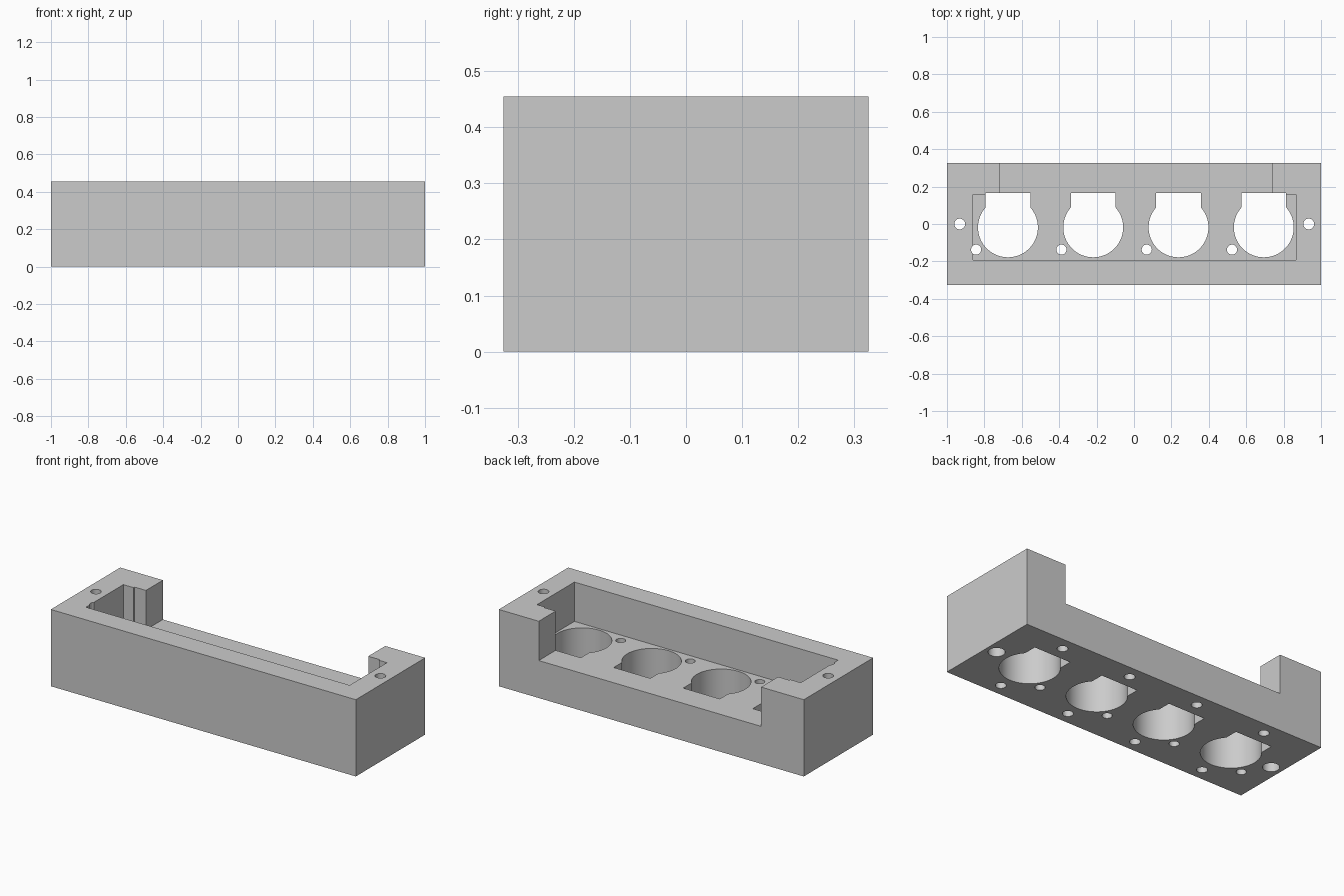
import bpy, bmesh, math

if "Cube" in bpy.data.objects:
    bpy.data.objects.remove(bpy.data.objects["Cube"], do_unlink=True)

grey = bpy.data.materials.new("plain grey")
grey.use_nodes = True
grey.diffuse_color = (0.6, 0.6, 0.6, 1)
grey.node_tree.nodes["Principled BSDF"].inputs["Base Color"].default_value = (0.6, 0.6, 0.6, 1)


def prism(name, outline, z0, z1):
    """Extrude a counter-clockwise outline from z0 to z1."""
    bm = bmesh.new()
    face = bm.faces.new([bm.verts.new((x, y, z0)) for x, y in outline])
    ext = bmesh.ops.extrude_face_region(bm, geom=[face])
    top = [v for v in ext["geom"] if isinstance(v, bmesh.types.BMVert)]
    bmesh.ops.translate(bm, verts=top, vec=(0, 0, z1 - z0))
    bmesh.ops.recalc_face_normals(bm, faces=bm.faces)
    mesh = bpy.data.meshes.new(name)
    bm.to_mesh(mesh)
    bm.free()
    mesh.materials.append(grey)
    obj = bpy.data.objects.new(name, mesh)
    bpy.context.collection.objects.link(obj)
    return obj


def arc(cx, cy, r, a0=0.0, a1=2 * math.pi, n=48, closed=True):
    steps = n if closed else n - 1
    return [(cx + r * math.cos(a0 + (a1 - a0) * i / steps),
             cy + r * math.sin(a0 + (a1 - a0) * i / steps)) for i in range(n)]


def cut(body, outline, z0, z1):
    """Subtract a prism from the body."""
    cutter = prism("cutter", outline, z0, z1)
    cutter.hide_render = True
    mod = body.modifiers.new("cut", 'BOOLEAN')
    mod.operation = 'DIFFERENCE'
    mod.solver = 'EXACT'
    mod.object = cutter
    bpy.context.view_layer.objects.active = body
    bpy.ops.object.modifier_apply(modifier=mod.name)
    bpy.data.objects.remove(cutter, do_unlink=True)


HEIGHT, FLOOR = 0.455, 0.222
LOW, HIGH = -0.1, 0.6

# Solid block
body = prism("housing", [(-1, -0.325), (1, -0.325), (1, 0.325), (-1, 0.325)], 0, HEIGHT)

# Pocket with its wide opening through the back wall
cut(body, [(-0.862, -0.193), (0.867, -0.193), (0.867, 0.157), (0.738, 0.157),
           (0.738, 0.5), (-0.72, 0.5), (-0.72, 0.157), (-0.862, 0.157)], FLOOR, HIGH)

# Four round sockets, each with a square notch, a pin hole and two blind screw holes
RADIUS, NOTCH, CY = 0.16, 0.12, -0.018
lip = math.acos(NOTCH / RADIUS)
for i in range(4):
    cx = -0.674 + 0.456 * i
    keyhole = arc(cx, CY, RADIUS, math.pi - lip, 2 * math.pi + lip, 64, False)
    keyhole += [(cx + NOTCH, 0.166), (cx - NOTCH, 0.166)]
    cut(body, keyhole, LOW, HIGH)
    cut(body, arc(cx - 0.17, -0.137, 0.027, n=32), LOW, HIGH)
    for y in (-0.252, 0.248):
        cut(body, arc(cx, y, 0.029, n=32), LOW, 0.15)

# Mounting holes at both ends, widened from below
for x in (-0.932, 0.934):
    cut(body, arc(x, 0, 0.029, n=32), LOW, HIGH)
    cut(body, arc(x, 0, 0.045, n=32), LOW, 0.2)

bpy.ops.object.select_all(action='DESELECT')
body.select_set(True)
bpy.context.view_layer.objects.active = body
bpy.ops.object.shade_smooth_by_angle(angle=math.radians(30))
